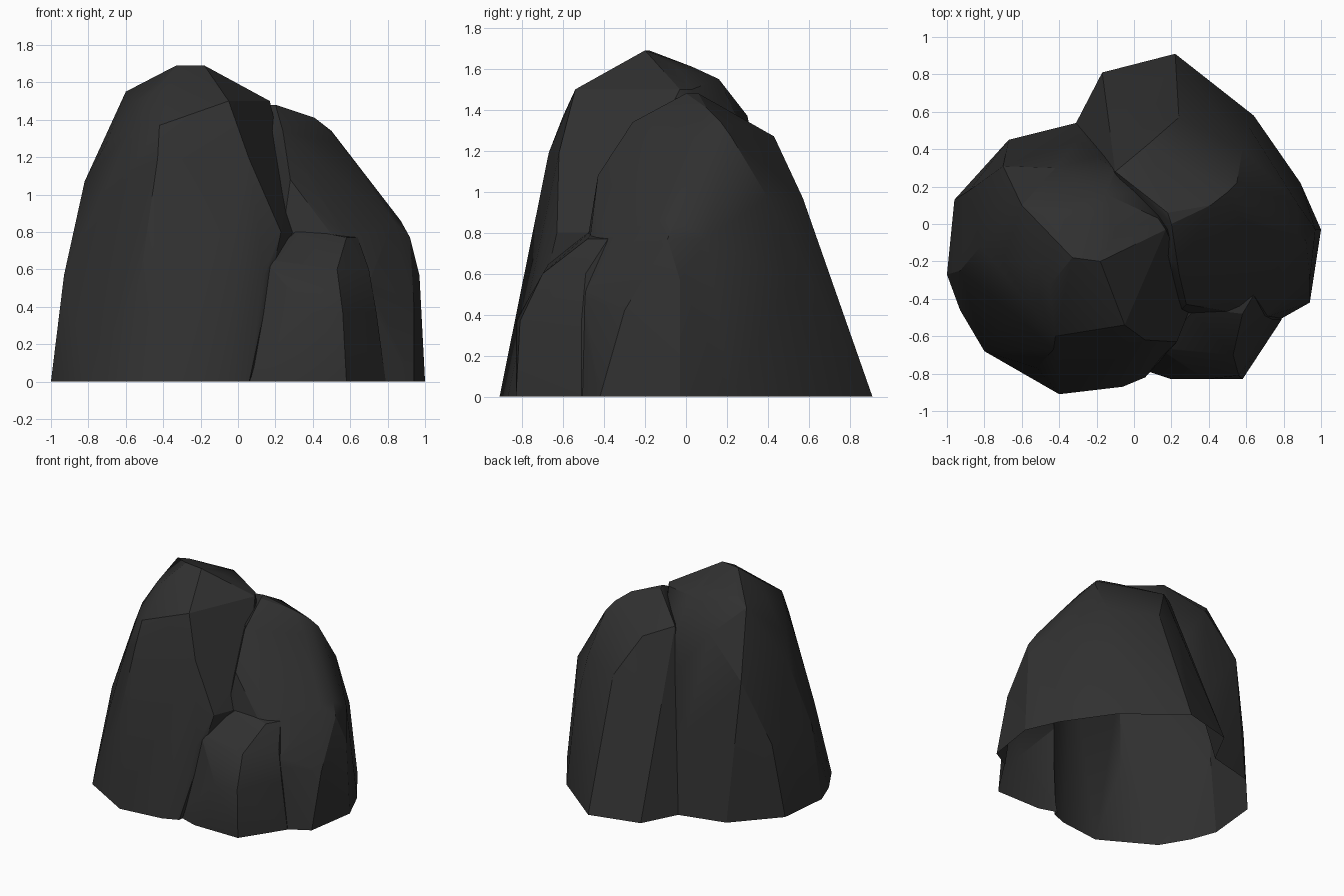
import bpy
import bmesh
import math

default_cube = bpy.data.objects.get("Cube")
if default_cube:
    bpy.data.objects.remove(default_cube, do_unlink=True)

# Dark stone material
stone = bpy.data.materials.new("dark stone")
stone.use_nodes = True
stone.diffuse_color = (0.03, 0.03, 0.03, 1)
shader = stone.node_tree.nodes["Principled BSDF"]
shader.inputs["Base Color"].default_value = stone.diffuse_color
shader.inputs["Roughness"].default_value = 0.9


def make_rock(name, layers):
    """Wrap a faceted hull around corner points, grouped by height."""
    bm = bmesh.new()
    for z, corners in layers:
        for x, y in corners:
            bm.verts.new((x, y, z))
    bmesh.ops.convex_hull(bm, input=bm.verts[:])
    loose = [v for v in bm.verts if not v.link_faces]
    bmesh.ops.delete(bm, geom=loose, context="VERTS")
    bmesh.ops.recalc_face_normals(bm, faces=bm.faces[:])
    mesh = bpy.data.meshes.new(name)
    bm.to_mesh(mesh)
    bm.free()
    mesh.materials.append(stone)
    rock = bpy.data.objects.new(name, mesh)
    bpy.context.collection.objects.link(rock)
    return rock


# Tall rock with a broad front face
tall_rock = make_rock("boulder", [
    (0, [(-1, -.27), (-.96, .13), (-.67, .45), (-.31, .54), (.1, .4),
         (.06, -.82), (-.06, -.87), (-.4, -.91), (-.8, -.68), (-.93, -.46)]),
    (.57, [(-.93, -.25), (-.88, .18), (-.64, .38), (-.3, .45), (-.73, -.57),
           (-.52, -.77), (.14, -.72), (.3, 0)]),
    (.8, [(.23, -.63), (.32, -.4)]),
    (1.07, [(-.82, -.12), (-.7, .31), (-.2, .36), (-.62, -.5), (.27, -.25)]),
    (1.19, [(-.43, -.67), (.06, -.62)]),
    (1.28, [(-.7, -.2), (-.1, .29)]),
    (1.37, [(-.42, -.6), (-.42, .3), (-.55, -.44)]),
    (1.5, [(-.05, -.54), (.17, -.03), (.13, .03), (-.55, -.22)]),
    (1.55, [(-.6, .1), (-.45, -.33), (-.15, .16)]),
    (1.61, [(-.45, .03), (-.1, -.05), (-.2, .03)]),
    (1.69, [(-.33, -.18), (-.18, -.2)]),
])

# Wide rock leaning against it, with a ledge low on its front
wide_rock = make_rock("wide_rock", [
    (0, [(-.31, .54), (-.17, .81), (.22, .91), (.64, .58), (.89, .22),
         (1, -.03), (.94, -.42), (.78, -.51), (.2, -.53), (-.3, 0)]),
    (.42, [(.2, .76), (0, .7), (.94, -.3)]),
    (.52, [(.7, -.5), (.2, -.51)]),
    (.57, [(.97, -.03), (.93, -.17), (.62, .51), (.22, .7)]),
    (.77, [(.92, -.09), (.88, .1), (.57, -.44), (.32, -.48)]),
    (.86, [(.87, -.05), (.83, -.15), (.69, -.18)]),
    (.97, [(.58, .4), (.24, .57), (.04, .53)]),
    (1.08, [(.7, 0), (.28, -.43), (.51, -.2)]),
    (1.27, [(.55, .22), (.08, .43), (.42, -.12), (.55, .05)]),
    (1.34, [(.24, -.26), (-.1, .28), (.5, .17)]),
    (1.41, [(.41, .1)]),
    (1.48, [(.2, 0), (.18, .06)]),
])

# Small rock at the front
small_rock = make_rock("small_rock", [
    (0, [(-.12, -.69), (.02, -.77), (.12, -.8), (.2, -.83), (.58, -.83),
         (.73, -.6), (.79, -.51), (.75, -.35), (.1, -.35)]),
    (.37, [(.38, -.83), (.56, -.81), (.74, -.51)]),
    (.6, [(.53, -.7), (.7, -.49), (.12, -.5)]),
    (.65, [(.14, -.67)]),
    (.77, [(.58, -.48), (.64, -.38), (.22, -.42)]),
    (.82, [(.33, -.45), (.34, -.35)]),
])

# Merge the rocks into one skin
bpy.context.view_layer.objects.active = tall_rock
tall_rock.select_set(True)
for other in (wide_rock, small_rock):
    union = tall_rock.modifiers.new("union", "BOOLEAN")
    union.operation = "UNION"
    union.solver = "EXACT"
    union.object = other
    bpy.ops.object.modifier_apply(modifier=union.name)
    bpy.data.objects.remove(other, do_unlink=True)

# Leave the underside open
bm = bmesh.new()
bm.from_mesh(tall_rock.data)
underside = [f for f in bm.faces if all(v.co.z < 0.001 for v in f.verts)]
bmesh.ops.delete(bm, geom=underside, context="FACES")
bm.to_mesh(tall_rock.data)
bm.free()

bpy.ops.object.shade_smooth_by_angle(angle=math.radians(24))
